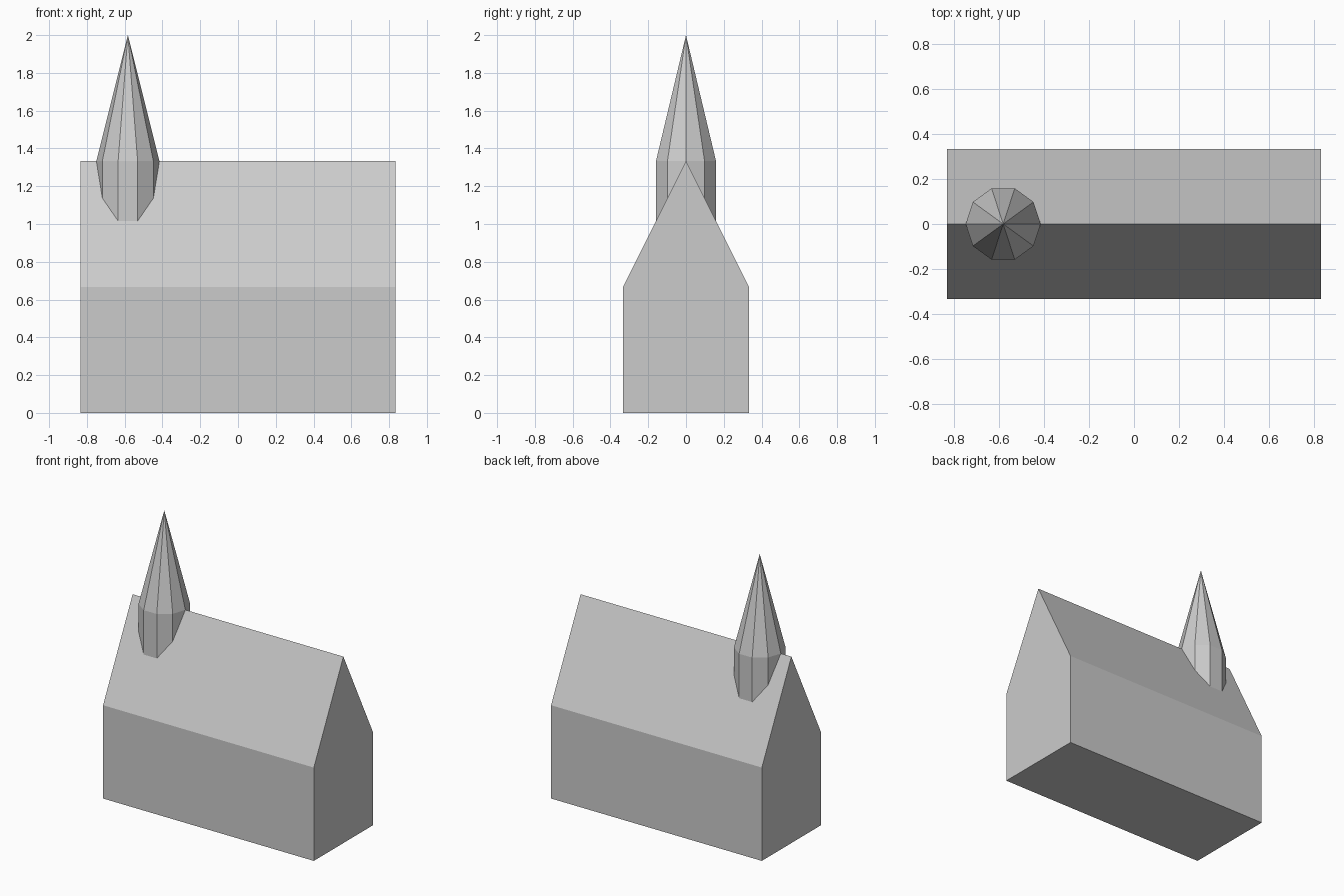
import bpy, bmesh
from math import cos, sin, tau

cube = bpy.data.objects.get("Cube")
if cube:
    bpy.data.objects.remove(cube, do_unlink=True)

LENGTH, WIDTH = 1.667, 0.667
EAVES, RIDGE, TOP = 0.667, 1.333, 2.0
TOWER_X, TOWER_R, SIDES = -0.583, 0.167, 10

stone = bpy.data.materials.new("grey stone")
grey = (0.6, 0.6, 0.6, 1)
stone.diffuse_color = grey
stone.use_nodes = True
stone.node_tree.nodes["Principled BSDF"].inputs["Base Color"].default_value = grey


def finish(name, bm):
    """Turn a bmesh into a flat-shaded object."""
    bmesh.ops.recalc_face_normals(bm, faces=bm.faces)
    mesh = bpy.data.meshes.new(name)
    bm.to_mesh(mesh)
    bm.free()
    mesh.materials.append(stone)
    obj = bpy.data.objects.new(name, mesh)
    bpy.context.collection.objects.link(obj)
    return obj


def extrude(name, outline, offset):
    """Sweep a closed outline along an offset into a solid."""
    bm = bmesh.new()
    base = bm.faces.new([bm.verts.new(p) for p in outline])
    # Keep the base face so the solid is closed at both ends
    result = bmesh.ops.extrude_face_region(bm, geom=[base], use_keep_orig=True)
    moved = [v for v in result["geom"] if isinstance(v, bmesh.types.BMVert)]
    bmesh.ops.translate(bm, verts=moved, vec=offset)
    return finish(name, bm)


# Hall with a steep gabled roof, swept along x
w = WIDTH / 2
gable = [(-w, 0), (w, 0), (w, EAVES), (0, RIDGE), (-w, EAVES)]
extrude("gabled_hall", [(-LENGTH / 2, y, z) for y, z in gable], (LENGTH, 0, 0))

# Ten-sided turret rising out of the ridge, with its pointed spire
bm = bmesh.new()
rings = [[bm.verts.new((TOWER_X + TOWER_R * cos(tau * i / SIDES),
                        TOWER_R * sin(tau * i / SIDES), z))
          for i in range(SIDES)] for z in (EAVES, RIDGE)]
apex = bm.verts.new((TOWER_X, 0, TOP))
low, high = rings
bm.faces.new(low)
for i in range(SIDES):
    j = (i + 1) % SIDES
    bm.faces.new((low[i], low[j], high[j], high[i]))
    bm.faces.new((high[i], high[j], apex))
finish("turret_and_spire", bm)
